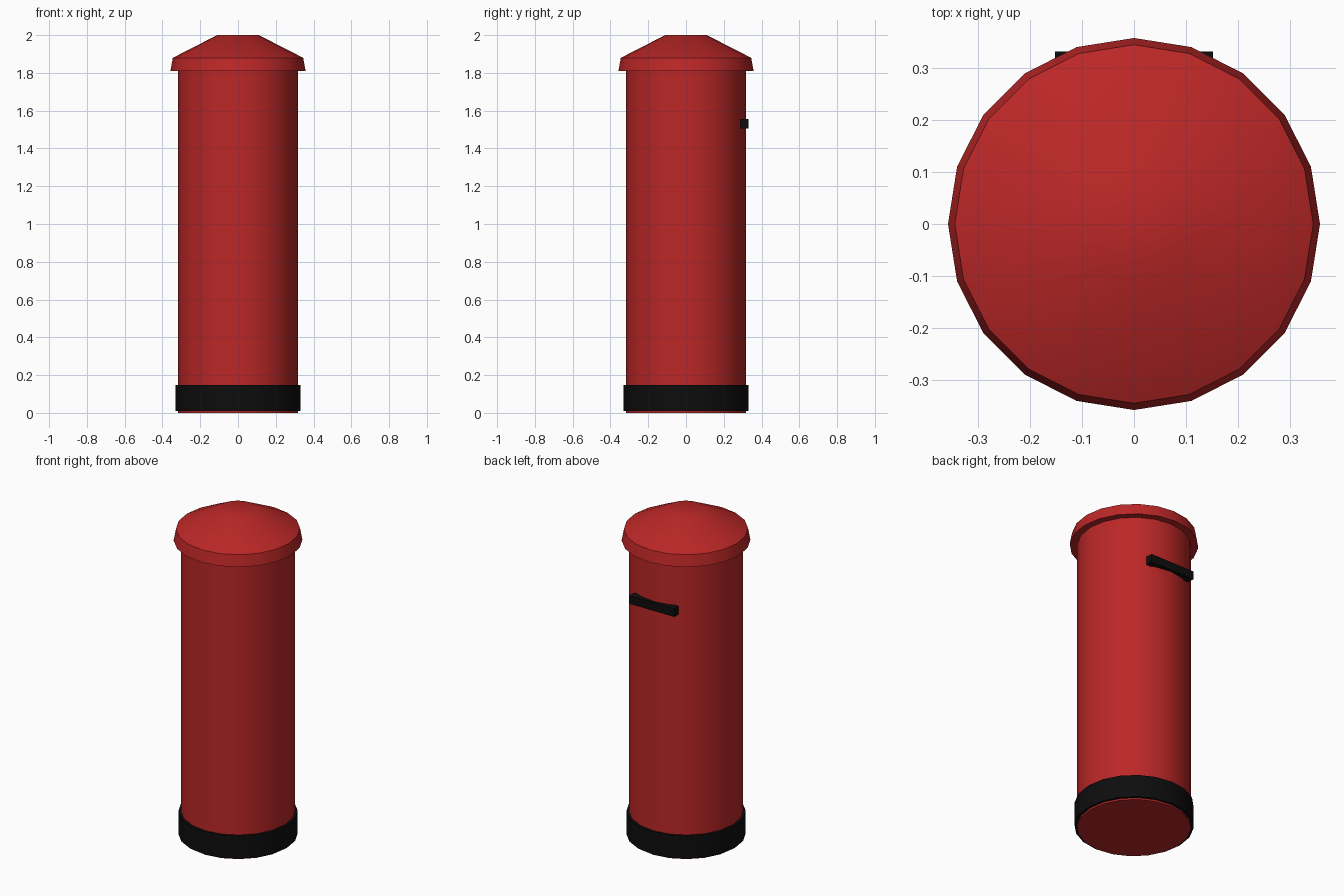
import bpy
import bmesh
import math

SIDES = 20

if "Cube" in bpy.data.objects:
    bpy.data.objects.remove(bpy.data.objects["Cube"], do_unlink=True)


def make_material(name, colour):
    mat = bpy.data.materials.new(name)
    mat.use_nodes = True
    mat.diffuse_color = colour
    mat.node_tree.nodes["Principled BSDF"].inputs["Base Color"].default_value = colour
    return mat


def finish(name, bm, mat):
    bmesh.ops.recalc_face_normals(bm, faces=bm.faces)
    mesh = bpy.data.meshes.new(name)
    bm.to_mesh(mesh)
    bm.free()
    mesh.materials.append(mat)
    obj = bpy.data.objects.new(name, mesh)
    bpy.context.collection.objects.link(obj)
    bpy.ops.object.select_all(action="DESELECT")
    obj.select_set(True)
    bpy.context.view_layer.objects.active = obj
    bpy.ops.object.shade_smooth_by_angle(angle=math.radians(35))
    return obj


def turned(name, profile, mat):
    """Closed solid of revolution from (radius, height) pairs, bottom to top."""
    bm = bmesh.new()
    rings = []
    for r, z in profile:
        angles = [math.tau * i / SIDES for i in range(SIDES)]
        rings.append([bm.verts.new((r * math.cos(a), r * math.sin(a), z)) for a in angles])
    for low, high in zip(rings, rings[1:]):
        for i in range(SIDES):
            j = (i + 1) % SIDES
            bm.faces.new((low[i], low[j], high[j], high[i]))
    bm.faces.new(rings[0][::-1])
    bm.faces.new(rings[-1])
    return finish(name, bm, mat)


red = make_material("pillar red", (0.5, 0.02, 0.02, 1))
black = make_material("black", (0.004, 0.004, 0.004, 1))

# Pillar, plinth band and overhanging domed cap
turned("body", [(0.317, 0), (0.317, 1.83)], red)
turned("base_band", [(0.332, 0.01), (0.332, 0.148)], black)
turned("cap", [(0.358, 1.81), (0.345, 1.88), (0.11, 2.0)], red)

# Posting slot on the back
bm = bmesh.new()
bmesh.ops.create_cube(bm, size=1)
bmesh.ops.scale(bm, vec=(0.304, 0.044, 0.05), verts=bm.verts)
bmesh.ops.translate(bm, vec=(0, 0.31, 1.53), verts=bm.verts)
finish("posting_slot", bm, black)
